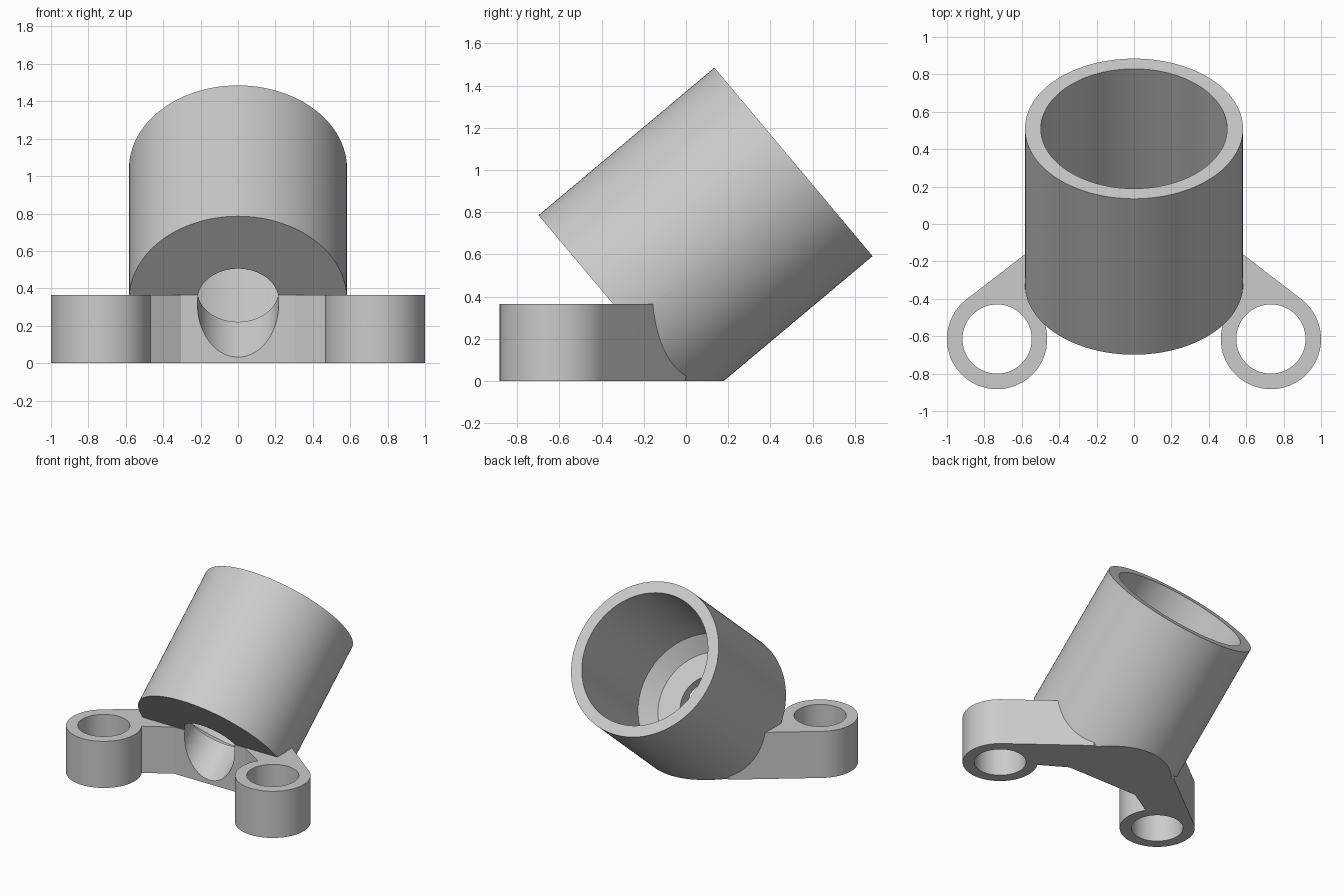
import bpy, bmesh, math
from mathutils import Matrix, Vector

if "Cube" in bpy.data.objects:
    bpy.data.objects.remove(bpy.data.objects["Cube"])

TILT = math.radians(40)                    # socket axis above horizontal
BASE = Vector((0, -0.324, 0.339))          # centre of the socket's lower end
AXIS = Matrix.Translation(BASE) @ Matrix.Rotation(TILT - math.pi / 2, 4, 'X')
LENGTH, RADIUS, SEG = 1.088, 0.583, 128
PLATE_H = 0.365
BOSS = Vector((0.732, -0.615))
BOSS_R, BOLT_R = 0.268, 0.185

grey = bpy.data.materials.new("grey")
grey.diffuse_color = (0.6, 0.6, 0.6, 1)
grey.use_nodes = True
grey.node_tree.nodes["Principled BSDF"].inputs["Base Color"].default_value = grey.diffuse_color


def new_object(name, bm):
    bmesh.ops.recalc_face_normals(bm, faces=bm.faces)
    mesh = bpy.data.meshes.new(name)
    bm.to_mesh(mesh)
    bm.free()
    mesh.materials.append(grey)
    ob = bpy.data.objects.new(name, mesh)
    bpy.context.collection.objects.link(ob)
    return ob


def lathe(name, profile, matrix):
    """Closed solid turned from (radius, height) points."""
    bm = bmesh.new()
    rings = [[bm.verts.new((r * math.cos(2 * math.pi * i / SEG),
                            r * math.sin(2 * math.pi * i / SEG), h))
              for i in range(SEG)] for r, h in profile]
    for a, b in zip(rings, rings[1:]):
        for i in range(SEG):
            j = (i + 1) % SEG
            bm.faces.new((a[i], a[j], b[j], b[i]))
    bm.faces.new(rings[0][::-1])
    bm.faces.new(rings[-1])
    bm.transform(matrix)
    return new_object(name, bm)


def boolean(target, tool, operation):
    mod = target.modifiers.new(operation, 'BOOLEAN')
    mod.operation, mod.solver, mod.object = operation, 'EXACT', tool
    bpy.context.view_layer.objects.active = target
    bpy.ops.object.modifier_apply(modifier=mod.name)
    bpy.data.objects.remove(tool)


# Tilted socket body, trimmed flat at the ground
bracket = lathe("angled_socket_bracket", [(RADIUS, 0), (RADIUS, LENGTH)], AXIS)
bm = bmesh.new()
bm.from_mesh(bracket.data)
cut = bmesh.ops.bisect_plane(bm, geom=bm.verts[:] + bm.edges[:] + bm.faces[:],
                             plane_co=(0, 0, 0), plane_no=(0, 0, -1), clear_outer=True)
bmesh.ops.edgeloop_fill(bm, edges=[e for e in cut["geom_cut"]
                                   if isinstance(e, bmesh.types.BMEdge)])
bmesh.ops.recalc_face_normals(bm, faces=bm.faces)
bm.to_mesh(bracket.data)
bm.free()

# Mounting plate: one half outline with a round boss end, mirrored
half = [(0.372, 0.0)]
for i in range(97):
    a = math.radians(52.3 + (-212.1 - 52.3) * i / 96)
    half.append((BOSS.x + BOSS_R * math.cos(a), BOSS.y + BOSS_R * math.sin(a)))
half.append((0.305, -0.352))
outline = half + [(-x, y) for x, y in reversed(half)]
bm = bmesh.new()
face = bm.faces.new([bm.verts.new((x, y, 0)) for x, y in outline])
top = bmesh.ops.extrude_face_region(bm, geom=[face])
bmesh.ops.translate(bm, vec=(0, 0, PLATE_H),
                    verts=[v for v in top["geom"] if isinstance(v, bmesh.types.BMVert)])
boolean(bracket, new_object("mounting_plate", bm), 'UNION')

# Socket bore: cable hole, flat floor, chamfer, main bore
bore = lathe("bore_cutter", [(0.217, -0.5), (0.217, 0.075), (0.392, 0.075),
                             (0.498, 0.18), (0.498, LENGTH + 0.2)], AXIS)
boolean(bracket, bore, 'DIFFERENCE')

# Bolt holes through both bosses
for side in (-1, 1):
    place = Matrix.Translation((side * BOSS.x, BOSS.y, 0))
    boolean(bracket, lathe("bolt_cutter", [(BOLT_R, -0.1), (BOLT_R, 0.5)], place), 'DIFFERENCE')

bpy.ops.object.select_all(action='DESELECT')
bracket.select_set(True)
bpy.context.view_layer.objects.active = bracket
bpy.ops.object.shade_smooth_by_angle(angle=math.radians(20))
